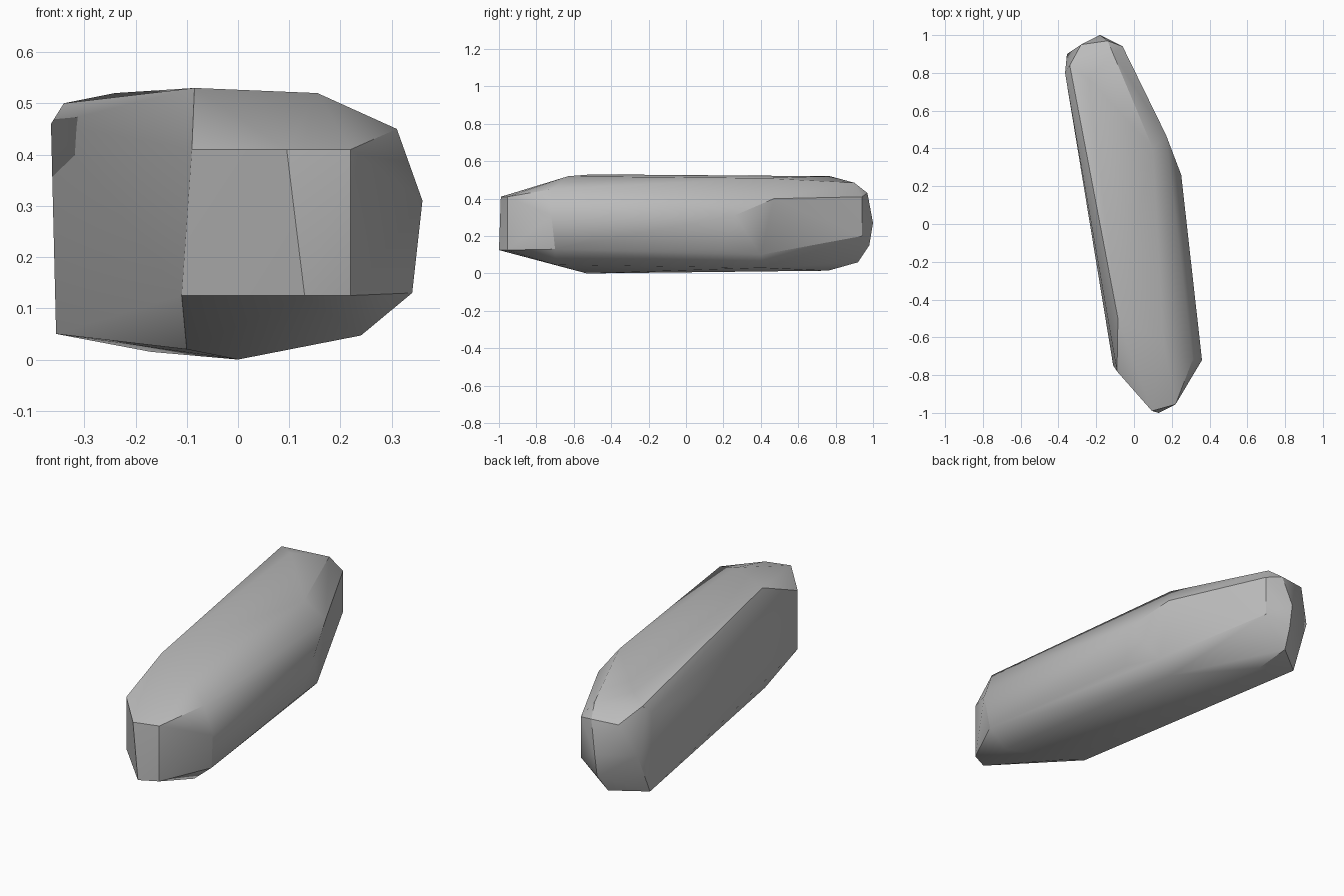
import bpy
import bmesh
from math import radians
from mathutils import Vector

default_cube = bpy.data.objects.get("Cube")
if default_cube:
    bpy.data.objects.remove(default_cube, do_unlink=True)


def flat_material(name, value):
    """One plain grey material."""
    material = bpy.data.materials.new(name)
    colour = (value, value, value, 1)
    material.diffuse_color = colour
    material.use_nodes = True
    shader = material.node_tree.nodes["Principled BSDF"]
    shader.inputs["Base Color"].default_value = colour
    shader.inputs["Roughness"].default_value = 0.8
    return material


def chiselled_block(name, corner_groups, material, smooth_angle):
    """Wrap a tight faceted skin around corners given in hundredths of a unit."""
    bm = bmesh.new()
    for group in corner_groups:
        for corner in group:
            bm.verts.new(Vector(corner) / 100)
    hull = bmesh.ops.convex_hull(bm, input=bm.verts)
    unused = {v for key in ("geom_interior", "geom_unused") for v in hull[key]
              if isinstance(v, bmesh.types.BMVert)}
    bmesh.ops.delete(bm, geom=list(unused), context="VERTS")

    # Merge facets that lie in nearly the same plane
    bmesh.ops.dissolve_limit(bm, angle_limit=radians(1), verts=bm.verts,
                             edges=bm.edges)
    bmesh.ops.recalc_face_normals(bm, faces=bm.faces)

    mesh = bpy.data.meshes.new(name)
    bm.to_mesh(mesh)
    bm.free()
    mesh.materials.append(material)
    block = bpy.data.objects.new(name, mesh)
    bpy.context.collection.objects.link(block)

    # Soften shallow creases and keep the strong ones crisp
    bpy.ops.object.select_all(action="DESELECT")
    block.select_set(True)
    bpy.context.view_layer.objects.active = block
    bpy.ops.object.shade_smooth_by_angle(angle=radians(smooth_angle))
    return block


# Narrow upright nose at the front
nose = [(9.5, -99, 41), (13, -100, 12.5), (22, -95.5, 41), (22, -95.5, 12.5),
        (-9, -78, 41), (-11, -75, 12.5)]

# Gently sloping top
top = [(-8.5, -50, 53), (15.5, -63, 52), (31, -72, 45), (10, 40, 51),
       (-11, 90, 48.5), (-24, 77, 52), (-34, 84, 50)]

# Bulging left flank, bent past the middle
left_flank = [(36, -72, 31), (34, -70, 13), (17, 47, 40), (25, 26, 31),
              (22, 20, 13), (17, 40, 10)]

# Flat right flank
right_flank = [(-36.5, 80, 46), (-35.5, 80, 5), (-35.5, 90, 27)]

# Blunt faceted rear
rear = [(-18, 100, 27), (-14, 97, 43), (-28, 95, 43), (-6, 94, 41),
        (-6, 94, 20), (-18, 98, 15), (-20, 92, 6)]

# Shallow keel underneath
keel = [(24, -70, 4.7), (0, -53, 0), (-10, -50, 2), (10, 40, 3), (-17, 76, 1.5)]

stone_grey = flat_material("stone grey", 0.5)
chiselled_block("long_stone", [nose, top, left_flank, right_flank, rear, keel],
                stone_grey, smooth_angle=30)
